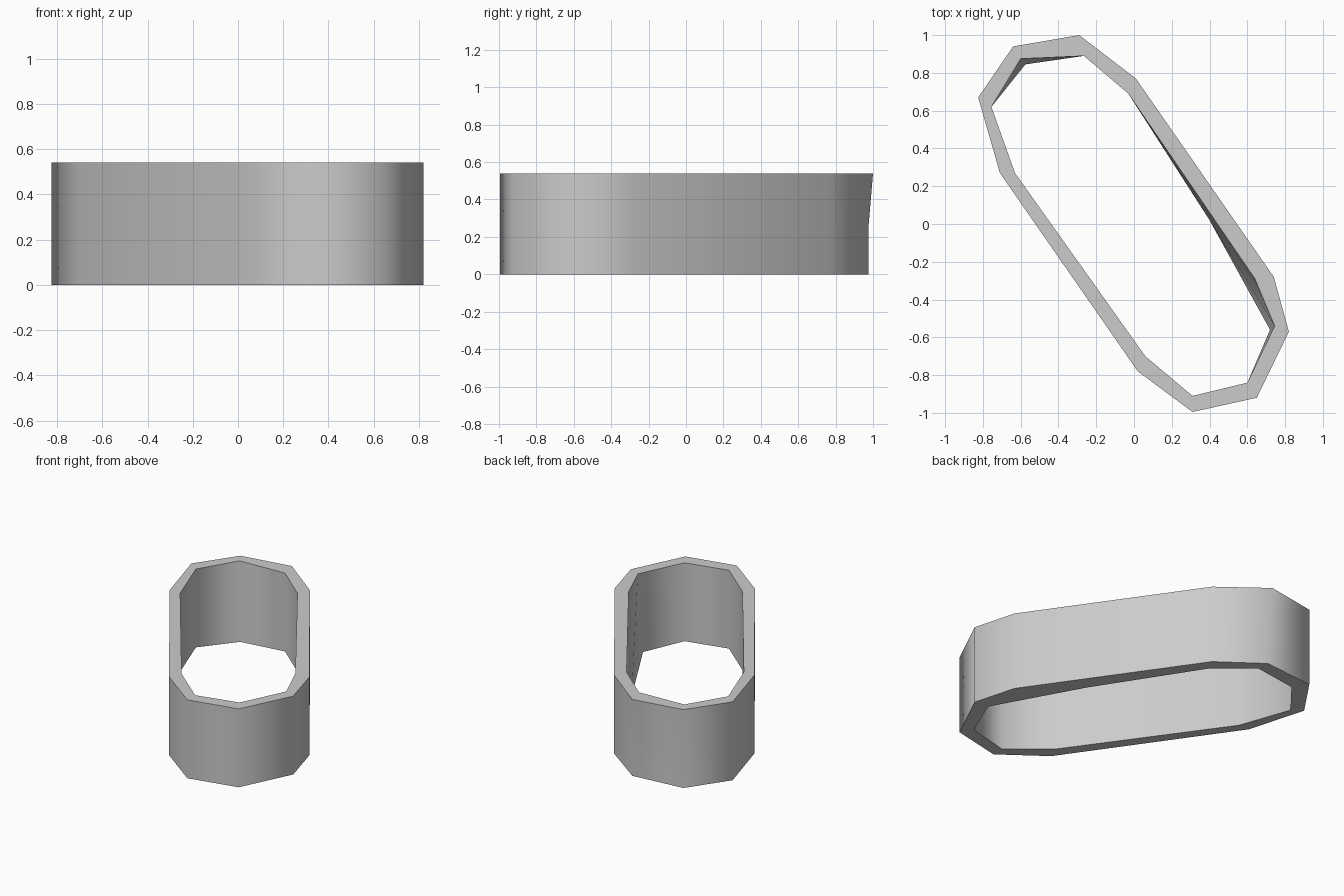
import bpy, bmesh, math

cube = bpy.data.objects.get("Cube")
if cube:
    bpy.data.objects.remove(cube, do_unlink=True)

HEIGHT = 0.54

# Ten-sided outlines, counter-clockwise from the back corner
outer_top = [(-0.29, 1.0), (-0.64, 0.94), (-0.825, 0.67), (-0.71, 0.27), (0.02, -0.78),
             (0.31, -0.995), (0.65, -0.92), (0.82, -0.57), (0.74, -0.28), (0.01, 0.77)]
inner_top = [(-0.265, 0.89), (-0.6, 0.875), (-0.755, 0.62), (-0.63, 0.27), (0.06, -0.70),
             (0.31, -0.91), (0.6, -0.84), (0.745, -0.54), (0.64, -0.29), (-0.03, 0.69)]

# The lower rims repeat the upper ones apart from a few worn corners
outer_low = list(outer_top)
outer_low[0] = (-0.275, 0.977)
inner_low = list(inner_top)
inner_low[1] = (-0.575, 0.845)
inner_low[7] = (0.72, -0.56)
inner_low[8] = (0.40, 0.02)

bm = bmesh.new()


def ring(points, z):
    return [bm.verts.new((x, y, z)) for x, y in points]


# Closed section: up the outside, across the rim, down the inside
loops = [ring(outer_low, 0), ring(outer_low, HEIGHT / 2), ring(outer_top, HEIGHT),
         ring(inner_top, HEIGHT), ring(inner_low, 0)]
for k, a in enumerate(loops):
    b = loops[(k + 1) % len(loops)]
    for i in range(len(a)):
        j = (i + 1) % len(a)
        bm.faces.new((a[i], a[j], b[j], b[i]))
bmesh.ops.recalc_face_normals(bm, faces=bm.faces)

mesh = bpy.data.meshes.new("oblong_ring")
bm.to_mesh(mesh)
bm.free()
band = bpy.data.objects.new("oblong_ring", mesh)
bpy.context.collection.objects.link(band)

# Plain grey finish
grey = bpy.data.materials.new("light_grey")
grey.use_nodes = True
colour = (0.6, 0.6, 0.6, 1)
grey.diffuse_color = colour
grey.node_tree.nodes["Principled BSDF"].inputs["Base Color"].default_value = colour
mesh.materials.append(grey)

# Smooth walls with crisp rims
bpy.ops.object.select_all(action="DESELECT")
band.select_set(True)
bpy.context.view_layer.objects.active = band
bpy.ops.object.shade_smooth_by_angle(angle=math.radians(60))
